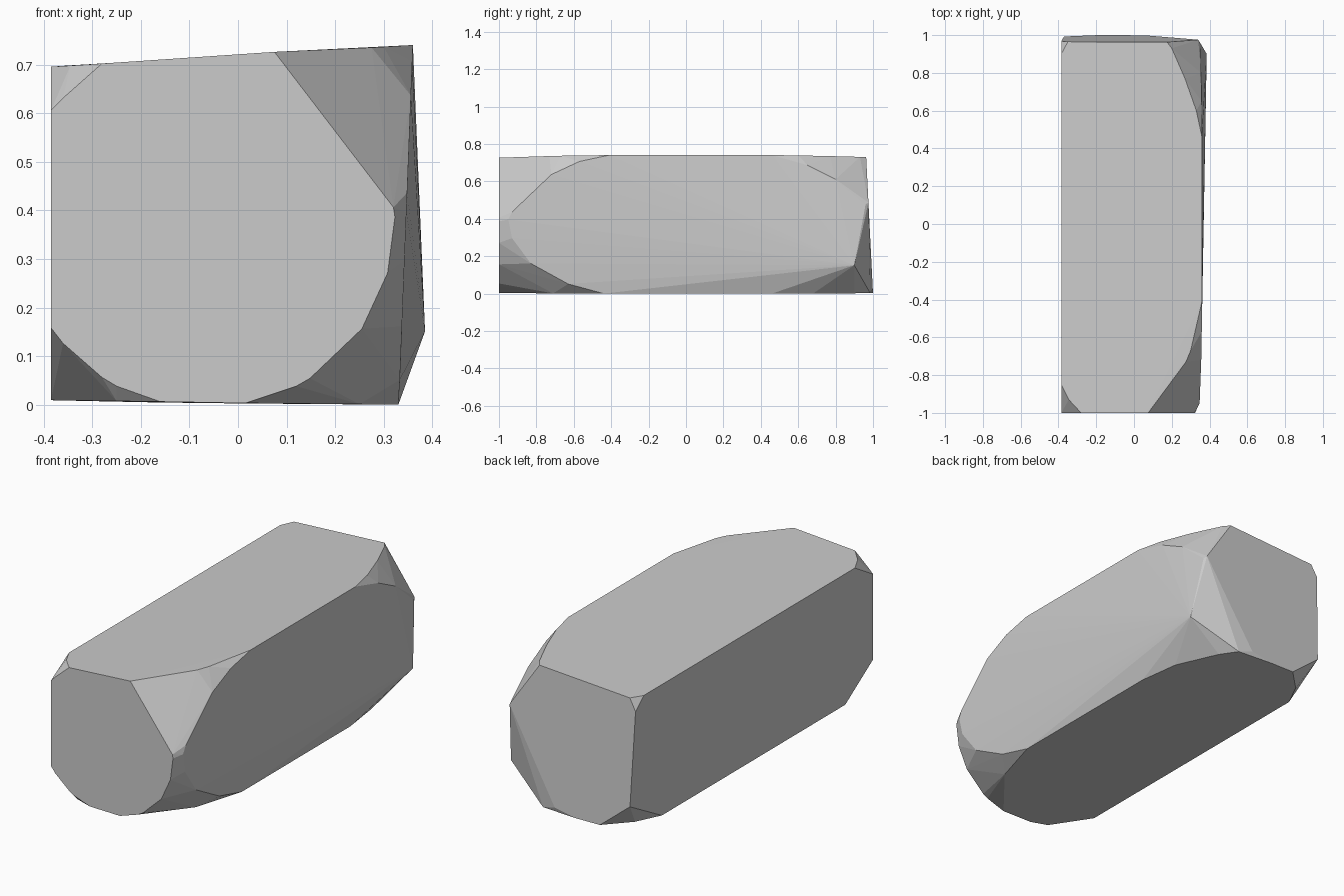
import bpy, bmesh

if "Cube" in bpy.data.objects:
    bpy.data.objects.remove(bpy.data.objects["Cube"])

# Outline of each flat side of the cut stone
front = [(-.385, .61), (-.36, .635), (-.28, .706), (.075, .73), (.32, .41), (.323, .39),
         (.308, .275), (.255, .16), (.148, .058), (.12, .042), (.015, .007),
         (-.16, .01), (-.25, .042), (-.28, .06), (-.36, .13), (-.385, .162)]        # x, z
back = [(-.35, .702), (.175, .733), (.34, .49), (.063, .03), (-.06, .007),
        (-.2, .009), (-.37, .147), (-.385, .64)]                                   # x, z
top = [(-.385, -.85), (-.345, -.93), (.275, -.73), (.30, -.67), (.36, -.41),
       (.36, .46), (.33, .6), (.27, .77), (.2, .93), (-.385, .9)]                  # x, y
bottom = [(.25, -.71), (.33, -.44), (.33, .46), (.30, .68), (.2, .9), (.14, .985),
          (-.32, .88), (-.385, .75), (-.385, -.77), (-.25, -.97)]                  # x, y
right = [(-.57, .71), (-.72, .64), (-.93, .44), (-.95, .40), (-.93, .30),
         (-.83, .165), (-.63, .055), (.96, .48), (.8, .615), (.65, .69)]           # y, z

# Place every outline on its slightly tilted plane
points = [(x, -1, z) for x, z in front]
points += [(x, 1 - .05 * z, z) for x, z in back]
points += [(x, y, .7225 + .06 * x) for x, y in top]
points += [(x, y, .008 - .013 * x) for x, y in bottom]
points += [(.331 + .039 * z, y, z) for y, z in right]
points.append((.385, .9, .155))      # bulging lower rear corner

# Join the sides and chipped corners into one solid
bm = bmesh.new()
for p in points:
    bm.verts.new(p)
hull = bmesh.ops.convex_hull(bm, input=bm.verts)
loose = [v for v in bm.verts if not v.link_faces]
bmesh.ops.delete(bm, geom=loose, context='VERTS')
low = min(v.co.z for v in bm.verts)
bmesh.ops.translate(bm, verts=bm.verts, vec=(0, 0, -low))
bmesh.ops.dissolve_limit(bm, angle_limit=.015, verts=bm.verts, edges=bm.edges)
bmesh.ops.recalc_face_normals(bm, faces=bm.faces)

mesh = bpy.data.meshes.new("stone_block")
bm.to_mesh(mesh)
bm.free()
bpy.context.collection.objects.link(bpy.data.objects.new("stone_block", mesh))
